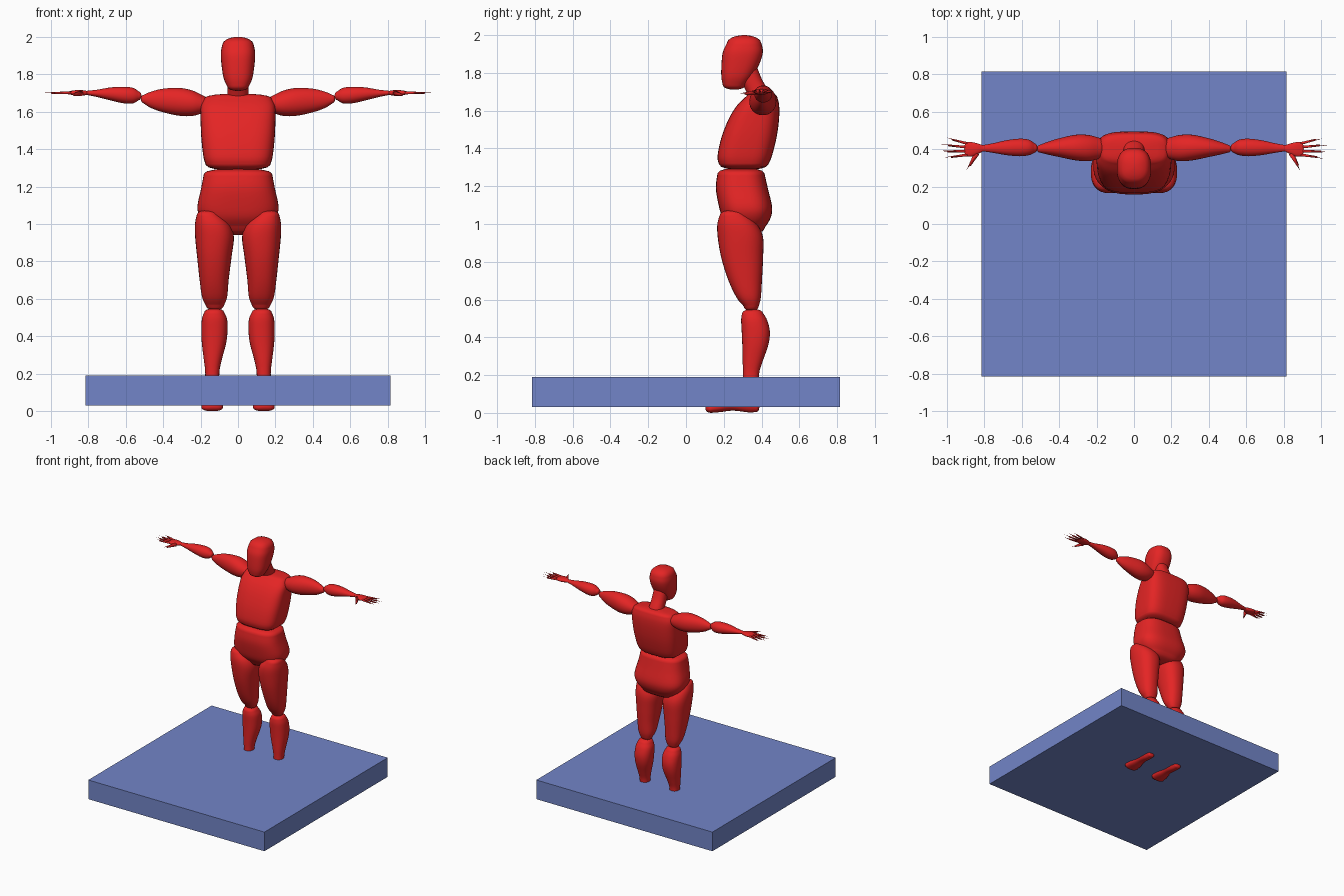
import bpy, bmesh, math
from mathutils import Vector


def material(name, rgb):
    m = bpy.data.materials.new(name)
    m.diffuse_color = (*rgb, 1)
    return m


RED = material("red body", (0.78, 0.018, 0.018))
BLUE = material("blue slab", (0.17, 0.235, 0.58))


def spline(rows, steps):
    """Catmull-Rom through the section rows."""
    out = []
    for i in range(len(rows) - 1):
        p0, p1 = rows[max(i - 1, 0)], rows[i]
        p2, p3 = rows[i + 1], rows[min(i + 2, len(rows) - 1)]
        for s in range(steps):
            t = s / steps
            out.append([0.5 * (2 * b + (c - a) * t + (2 * a - 5 * b + 4 * c - d) * t * t
                               + (3 * b - a - 3 * c + d) * t ** 3)
                        for a, b, c, d in zip(p0, p1, p2, p3)])
    return out + [list(rows[-1])]


def loft(name, axis, rows, caps=(0.02, 0.02), power=2.3, side=1, sides=32, steps=4):
    """Rows are (position along axis, low u, high u, low v, high v); ends are domed."""
    order = {"x": (0, 1, 2), "y": (1, 0, 2), "z": (2, 0, 1)}[axis]
    rings = [(p, (a + b) / 2, (c + d) / 2, (b - a) / 2, (d - c) / 2)
             for p, a, b, c, d in spline(rows, steps)]
    direction = 1 if rows[-1][0] > rows[0][0] else -1

    def dome(ring, depth):
        p, u, v, ru, rv = ring
        angles = [math.radians(a) for a in (25, 45, 62, 76, 86)]
        return [(p + depth * math.sin(a), u, v, ru * math.cos(a), rv * math.cos(a)) for a in angles]

    rings = dome(rings[0], -direction * caps[0])[::-1] + rings + dome(rings[-1], direction * caps[1])
    bm = bmesh.new()
    loops = []
    for p, u, v, ru, rv in rings:
        loop = []
        for k in range(sides):
            a = math.tau * k / sides
            c, s = math.cos(a), math.sin(a)
            co = [0, 0, 0]
            co[order[0]] = p
            co[order[1]] = u + ru * math.copysign(abs(c) ** (2 / power), c)
            co[order[2]] = v + rv * math.copysign(abs(s) ** (2 / power), s)
            co[0] *= side
            loop.append(bm.verts.new(co))
        loops.append(loop)
    for l0, l1 in zip(loops, loops[1:]):
        for k in range(sides):
            j = (k + 1) % sides
            bm.faces.new((l0[k], l0[j], l1[j], l1[k]))
    bm.faces.new(loops[0])
    bm.faces.new(loops[-1])
    return finish(name, bm, RED, True)


def finish(name, bm, mat, smooth):
    bmesh.ops.recalc_face_normals(bm, faces=bm.faces)
    for f in bm.faces:
        f.smooth = smooth
    me = bpy.data.meshes.new(name)
    bm.to_mesh(me)
    bm.free()
    me.materials.append(mat)
    ob = bpy.data.objects.new(name, me)
    bpy.context.collection.objects.link(ob)
    return ob


def finger(name, start, end, r0, r1, side):
    """Thin tapered rod with a rounded tip."""
    a, b = Vector(start), Vector(end)
    a.x *= side
    b.x *= side
    d = b - a
    bm = bmesh.new()
    bmesh.ops.create_cone(bm, cap_ends=True, segments=10, radius1=r0, radius2=r1, depth=d.length)
    bmesh.ops.create_uvsphere(bm, u_segments=10, v_segments=6, radius=r1)
    for v in bm.verts[20:]:
        v.co.z += d.length / 2
    rot = d.to_track_quat("Z", "Y").to_matrix()
    for v in bm.verts:
        v.co = rot @ v.co + (a + b) / 2
    finish(name, bm, RED, True)


# Floor slab the feet stand through
bm = bmesh.new()
bmesh.ops.create_cube(bm, size=1)
for v in bm.verts:
    v.co = (v.co.x * 1.63, v.co.y * 1.63, 0.11 + v.co.z * 0.16)
finish("slab", bm, BLUE, False)

# Head, neck, torso, pelvis
loft("head", "z", [(1.735, -0.058, 0.058, 0.195, 0.315), (1.78, -0.077, 0.077, 0.187, 0.352),
                   (1.85, -0.088, 0.088, 0.188, 0.39), (1.91, -0.092, 0.092, 0.195, 0.407),
                   (1.955, -0.085, 0.085, 0.215, 0.40)], (0.024, 0.045), 2.5)
loft("neck", "z", [(1.64, -0.065, 0.065, 0.35, 0.465), (1.70, -0.057, 0.057, 0.32, 0.44),
                   (1.76, -0.055, 0.055, 0.29, 0.405), (1.82, -0.055, 0.055, 0.27, 0.38)])
loft("torso", "z", [(1.315, -0.172, 0.172, 0.175, 0.435), (1.36, -0.185, 0.185, 0.167, 0.455),
                    (1.46, -0.196, 0.196, 0.188, 0.48), (1.56, -0.2, 0.2, 0.228, 0.493),
                    (1.63, -0.198, 0.198, 0.272, 0.493), (1.675, -0.178, 0.178, 0.318, 0.482)],
     (0.03, 0.022), 3.4, sides=48)
loft("pelvis", "z", [(0.985, -0.16, 0.16, 0.23, 0.42), (1.03, -0.2, 0.2, 0.195, 0.447),
                     (1.09, -0.217, 0.217, 0.175, 0.456), (1.19, -0.197, 0.197, 0.158, 0.433),
                     (1.27, -0.182, 0.182, 0.167, 0.415)], (0.045, 0.028), 2.8, sides=48)

for side, label in ((-1, "right"), (1, "left")):
    # Legs
    loft(label + "_thigh", "z", [(0.565, 0.075, 0.172, 0.305, 0.385), (0.61, 0.058, 0.192, 0.268, 0.396),
                                 (0.7, 0.05, 0.205, 0.225, 0.402), (0.82, 0.035, 0.218, 0.187, 0.408),
                                 (0.93, 0.022, 0.229, 0.168, 0.408), (1.0, 0.045, 0.23, 0.166, 0.375),
                                 (1.05, 0.1, 0.22, 0.18, 0.32)], (0.026, 0.025), 2.3, side)
    loft(label + "_shin", "z", [(0.08, 0.1, 0.178, 0.3, 0.388), (0.2, 0.1, 0.175, 0.302, 0.386),
                                (0.27, 0.088, 0.182, 0.3, 0.405), (0.36, 0.064, 0.193, 0.298, 0.436),
                                (0.43, 0.056, 0.196, 0.295, 0.444), (0.49, 0.058, 0.193, 0.292, 0.43),
                                (0.525, 0.072, 0.182, 0.296, 0.41)], (0.02, 0.025), 2.3, side)
    loft(label + "_foot", "y", [(0.375, 0.105, 0.17, 0.005, 0.09), (0.33, 0.097, 0.177, 0.003, 0.13),
                                (0.25, 0.093, 0.18, 0.012, 0.105), (0.18, 0.08, 0.193, 0.004, 0.07),
                                (0.13, 0.08, 0.196, 0, 0.05)], (0.015, 0.028), 2.6, side)
    # Arms
    loft(label + "_upper_arm", "x", [(0.185, 0.35, 0.46, 1.595, 1.685), (0.24, 0.336, 0.475, 1.578, 1.712),
                                     (0.31, 0.34, 0.477, 1.578, 1.727), (0.4, 0.358, 0.458, 1.597, 1.723),
                                     (0.465, 0.372, 0.438, 1.62, 1.707), (0.505, 0.382, 0.422, 1.645, 1.69)],
         (0.028, 0.014), 2.1, side)
    loft(label + "_forearm", "x", [(0.53, 0.382, 0.43, 1.662, 1.708), (0.56, 0.368, 0.45, 1.645, 1.727),
                                   (0.61, 0.362, 0.456, 1.645, 1.733), (0.68, 0.368, 0.448, 1.66, 1.73),
                                   (0.75, 0.38, 0.432, 1.678, 1.718), (0.805, 0.388, 0.422, 1.689, 1.712)],
         (0.014, 0.012), 2.1, side)
    # Hand
    loft(label + "_palm", "x", [(0.805, 0.39, 0.42, 1.69, 1.711), (0.84, 0.37, 0.432, 1.685, 1.716),
                                (0.87, 0.36, 0.438, 1.686, 1.715), (0.895, 0.362, 0.438, 1.691, 1.711)],
         (0.01, 0.012), 2.4, side, sides=24)
    tips = (("index", 0.37, 0.975, 0.358), ("middle", 0.39, 0.995, 0.388),
            ("ring", 0.41, 0.99, 0.42), ("little", 0.43, 0.968, 0.45))
    for n, y0, x1, y1 in tips:
        finger(f"{label}_{n}_finger", (0.89, y0, 1.701), (x1, y1, 1.7), 0.008, 0.005, side)
    finger(label + "_thumb", (0.84, 0.378, 1.698), (0.875, 0.316, 1.69), 0.015, 0.006, side)
